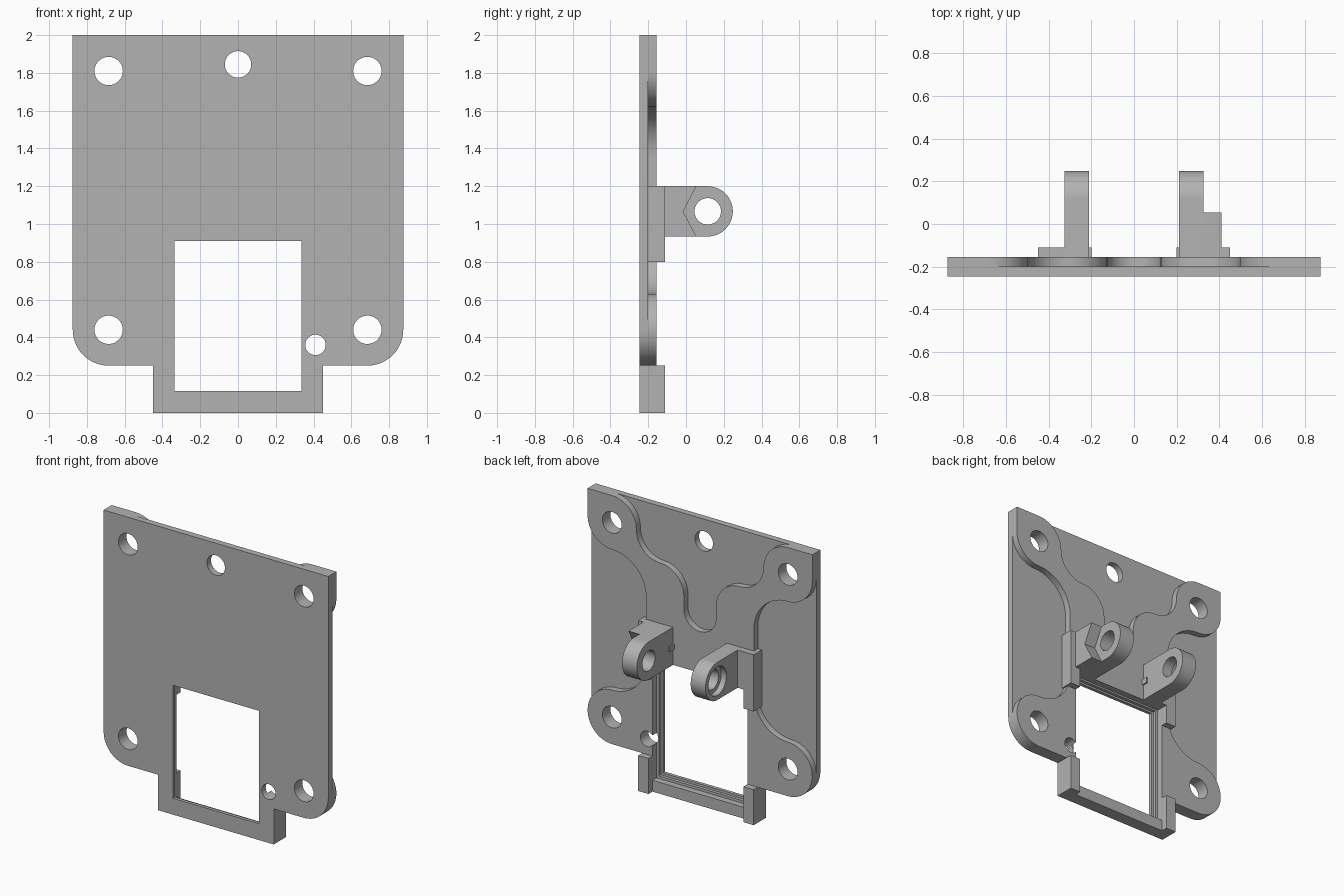
import bpy, bmesh
from math import radians, cos, sin

cube = bpy.data.objects.get("Cube")
if cube:
    bpy.data.objects.remove(cube, do_unlink=True)

grey = bpy.data.materials.new("matte grey")
grey.use_nodes = True
GREY = (0.45, 0.45, 0.45, 1)
grey.diffuse_color = GREY
grey.node_tree.nodes["Principled BSDF"].inputs["Base Color"].default_value = GREY

FRONT, FLOOR, BACK, RIM = -0.245, -0.2, -0.155, -0.11


def arc(cx, cz, r, start, end):
    """Points along an arc, one every few degrees."""
    n = max(2, round(abs(end - start) / 7.5))
    steps = [radians(start + (end - start) * i / n) for i in range(n + 1)]
    return [(cx + r * cos(a), cz + r * sin(a)) for a in steps]


def circle(cx, cz, r):
    return arc(cx, cz, r, 0, 360)[:-1]


def rect(x0, x1, z0, z1):
    return [(x0, z0), (x1, z0), (x1, z1), (x0, z1)]


def mirrored(half):
    return half + [(-x, z) for x, z in reversed(half) if x > 1e-5]


def prism(name, points, lo, hi, axis="Y"):
    """Extrude a profile along Y (x, z points) or X (y, z points)."""
    clean = []
    for p in points:
        if not clean or abs(p[0] - clean[-1][0]) + abs(p[1] - clean[-1][1]) > 1e-5:
            clean.append(p)
    place = (lambda u, v, d: (u, d, v)) if axis == "Y" else (lambda u, v, d: (d, u, v))
    bm = bmesh.new()
    rings = [[bm.verts.new(place(u, v, d)) for u, v in clean] for d in (lo, hi)]
    bm.faces.new(rings[0])
    bm.faces.new(rings[1])
    n = len(clean)
    for i in range(n):
        j = (i + 1) % n
        bm.faces.new((rings[0][i], rings[0][j], rings[1][j], rings[1][i]))
    bmesh.ops.recalc_face_normals(bm, faces=bm.faces)
    mesh = bpy.data.meshes.new(name)
    bm.to_mesh(mesh)
    bm.free()
    mesh.materials.append(grey)
    obj = bpy.data.objects.new(name, mesh)
    bpy.context.collection.objects.link(obj)
    return obj


def select(obj):
    bpy.ops.object.select_all(action="DESELECT")
    obj.select_set(True)
    bpy.context.view_layer.objects.active = obj


def cut(obj, profile, lo, hi, axis="Y"):
    cutter = prism("cutter", profile, lo, hi, axis)
    cutter.hide_render = True
    mod = obj.modifiers.new("cut", "BOOLEAN")
    mod.operation, mod.solver, mod.object = "DIFFERENCE", "EXACT", cutter
    select(obj)
    bpy.ops.object.modifier_apply(modifier=mod.name)
    bpy.data.objects.remove(cutter, do_unlink=True)


def smooth(obj):
    select(obj)
    bpy.ops.object.shade_smooth_by_angle(angle=radians(30))


# Front sheet with rounded lower corners and a tab
PX, TOP, LOW, PR = 0.685, 1.81, 0.44, 0.19
tab = [(0.45, 0), (0.45, 0.25)]
sheet = prism("front_sheet", mirrored(
    tab + arc(PX, LOW, PR, -90, 0) + [(0.875, 2)]), FRONT, FLOOR)

# Raised web: corner pads joined by flowing scoops
web = prism("raised_web", mirrored(
    tab + arc(PX, LOW, PR, -90, 90)
    + arc(PX, 0.895, 0.265, -90, -180)
    + arc(PX, 1.355, 0.265, 180, 90)
    + arc(PX, TOP, PR, -90, 0) + [(0.875, 2)]
    + arc(PX, TOP, PR, 90, 180)
    + arc(0.31, TOP, 0.185, 0, -90)
    + arc(0.31, 1.44, 0.185, 90, 180)
    + arc(0, 1.35, 0.125, 0, -90)), FLOOR, BACK)

# Window with a stepped rebate on the back
cut(sheet, rect(-0.335, 0.335, 0.115, 0.91), -0.4, 0)
cut(sheet, rect(-0.352, 0.352, 0.098, 0.923), -0.222, 0)
cut(web, rect(-0.37, 0.37, 0.08, 0.935), -0.4, 0)

# Screw holes
holes = [(s * PX, z, 0.075) for s in (-1, 1) for z in (LOW, TOP)]
holes += [(0, 1.845, 0.07), (0.41, 0.36, 0.054)]
for hole in holes:
    for part in (sheet, web):
        cut(part, circle(*hole), -0.4, 0)
smooth(sheet)
smooth(web)

# Hinge lugs, rim blocks and nubs on both sides
HY, HZ, HR = 0.115, 1.067, 0.133
lug_profile = [(BACK - 0.01, HZ - HR)] + arc(HY, HZ, HR, -90, 90) + [(BACK - 0.01, HZ + HR)]
for side, word in ((1, "left"), (-1, "right")):
    def span(a, b):
        return sorted((side * a, side * b))

    lug = prism(word + "_lug", lug_profile, *span(0.21, 0.325), axis="X")
    cut(lug, circle(HY, HZ, 0.07), -1, 1, "X")
    if side < 0:
        cut(lug, circle(HY, HZ, 0.1), *span(0.285, 0.4), axis="X")
    smooth(lug)
    prism(word + "_corner_block", rect(*span(0.37, 0.45), 0, 0.25), FLOOR, RIM)
    prism(word + "_rim_block", rect(*span(0.37, 0.45), 0.8, 1.2), FLOOR, RIM)
    prism(word + "_lug_root", rect(*span(0.32, 0.38), HZ - HR, 1.2), FLOOR, RIM)
    prism(word + "_nub", rect(*span(0.2, 0.22), 1.045, 1.085), BACK - 0.01, RIM)

# Nut holder with a hexagonal notch beside the left lug
prism("nut_holder", [(BACK - 0.01, HZ - HR), (0.055, HZ - HR), (-0.015, HZ),
                     (0.055, HZ + HR), (BACK - 0.01, HZ + HR)], 0.32, 0.41, "X")
